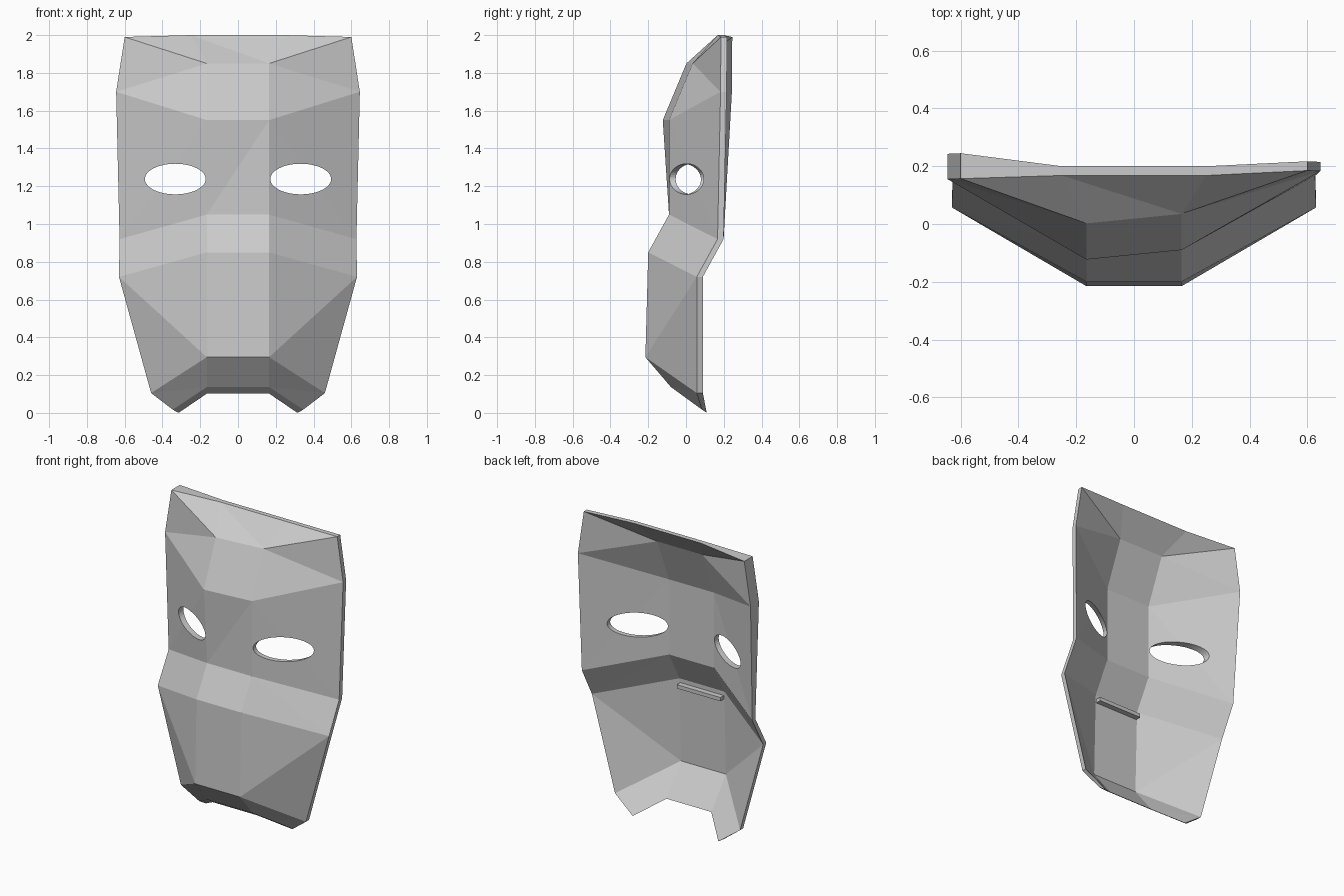
import bpy, bmesh, math
from mathutils import Vector

if "Cube" in bpy.data.objects:
    bpy.data.objects.remove(bpy.data.objects["Cube"])

# Half cross-sections, top to bottom:
# inner column (x, y, z), outer column (x, y, z), left-side y shifts (inner, outer)
ROWS = [
    ((0.25, 0.168, 2.00), (0.600, 0.185, 1.99), (0, -0.028)),      # top rim
    ((0.165, 0.035, 1.85), (0.600, 0.185, 1.99), (-0.033, -0.028)),  # forehead
    ((0.165, -0.09, 1.55), (0.645, 0.183, 1.70), (-0.033, -0.028)),  # brow
    ((0.165, -0.09, 1.05), (0.627, 0.167, 0.92), (0, 0)),          # under eyes
    ((0.165, -0.20, 0.85), (0.630, 0.057, 0.72), (0, 0)),          # cheek ridge
    ((0.165, -0.215, 0.295), (0.460, 0.057, 0.105), (0, 0)),       # jaw
    ((0.165, -0.08, 0.137), (0.345, 0.085, 0.017), (0, 0)),        # chin lip
]
THICK = 0.032


def make_grid(bm, back):
    grid = []
    for i, (inn, out, shift) in enumerate(ROWS):
        line = []
        for side, p, s in ((-1, out, shift[1]), (-1, inn, shift[0]), (1, inn, 0), (1, out, 0)):
            v = Vector((side * p[0], p[1], p[2]))
            if back:
                v.y += THICK
                if i == len(ROWS) - 1:      # chin lip turns under
                    v = Vector((side * 0.165, -0.03, 0.102)) if p is inn else Vector((side * 0.315, 0.11, 0.0))
                elif side < 0 and p is out:
                    v.y -= s                # thicker left rim
            elif side < 0:
                v.y += s
            line.append(bm.verts.new(v))
        grid.append(line)
    return grid


# Faceted mask shell: front skin, back skin and rim
bm = bmesh.new()
front, back = make_grid(bm, False), make_grid(bm, True)
for r in range(len(ROWS) - 1):
    for c in range(3):
        for g in (front, back):
            bm.faces.new((g[r][c], g[r + 1][c], g[r + 1][c + 1], g[r][c + 1]))
    for c in (0, 3):
        bm.faces.new((front[r][c], front[r + 1][c], back[r + 1][c], back[r][c]))
for r in (0, -1):
    for c in range(3):
        bm.faces.new((front[r][c], front[r][c + 1], back[r][c + 1], back[r][c]))
bmesh.ops.remove_doubles(bm, verts=bm.verts, dist=0.0005)
bmesh.ops.triangulate(bm, faces=bm.faces)
bmesh.ops.recalc_face_normals(bm, faces=bm.faces)
mesh = bpy.data.meshes.new("mask_shell")
bm.to_mesh(mesh)
bm.free()
mask = bpy.data.objects.new("mask_shell", mesh)
bpy.context.collection.objects.link(mask)

# Oval eye openings
for side in (-1, 1):
    bpy.ops.mesh.primitive_cylinder_add(vertices=48, radius=1, depth=1,
                                        location=(side * 0.332, 0, 1.238), rotation=(math.pi / 2, 0, 0))
    cutter = bpy.context.object
    cutter.name = "eye_cutter"
    cutter.scale = (0.161, 0.081, 1)
    cutter.hide_render = True
    mod = mask.modifiers.new("eye_opening", 'BOOLEAN')
    mod.operation = 'DIFFERENCE'
    mod.solver = 'EXACT'
    mod.object = cutter
    bpy.context.view_layer.update()
    bpy.context.view_layer.objects.active = mask
    bpy.ops.object.modifier_apply(modifier=mod.name)
    bpy.data.objects.remove(cutter)

# Small ledge inside the muzzle
bpy.ops.mesh.primitive_cube_add(size=1, location=(0, -0.155, 0.81))
ledge = bpy.context.object
ledge.name = "inner_ledge"
ledge.scale = (0.32, 0.045, 0.025)
